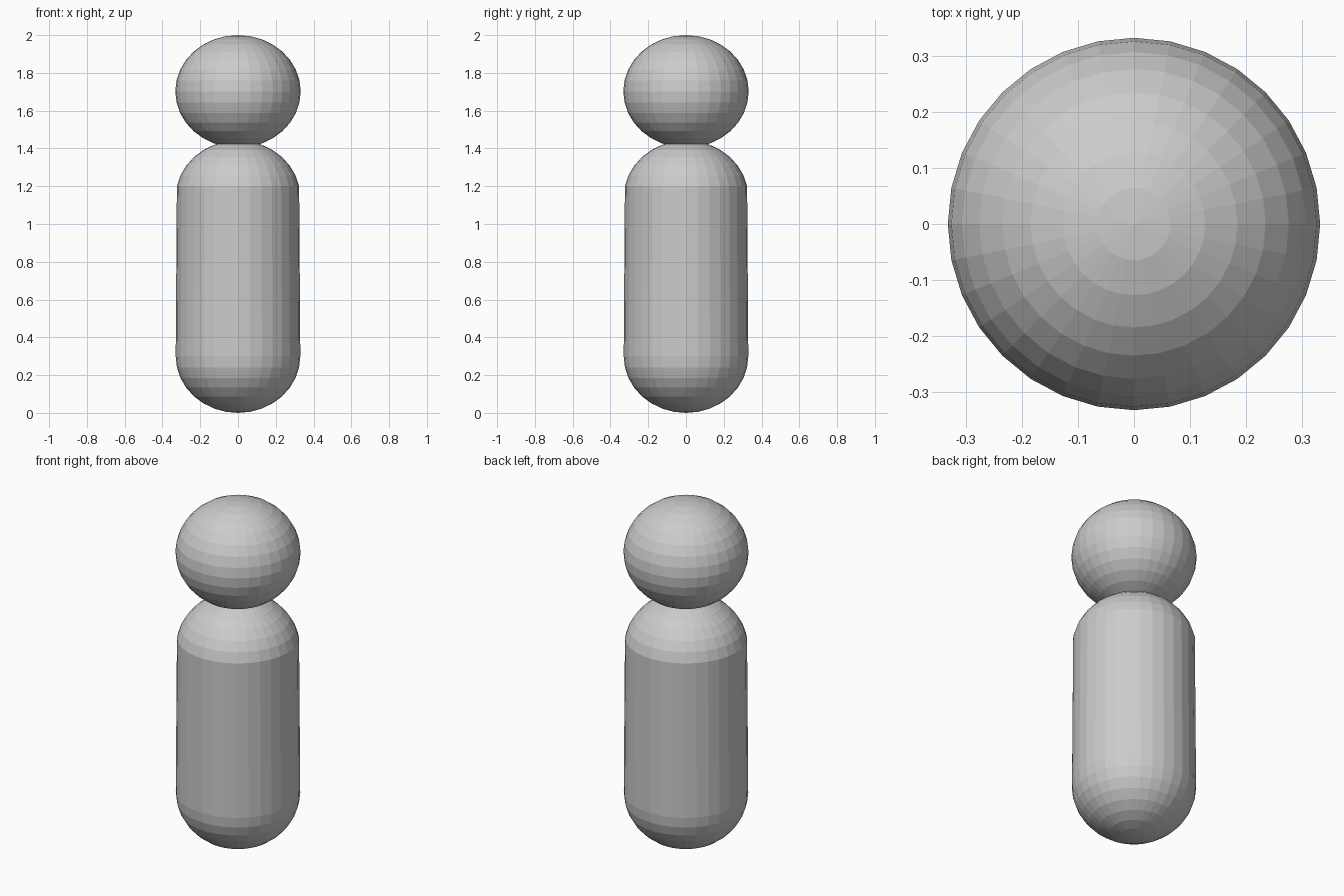
import bpy

if "Cube" in bpy.data.objects:
    bpy.data.objects.remove(bpy.data.objects["Cube"])


def ellipsoid(name, radius, half_height, z):
    """Flat-shaded 32 x 16 sphere, squashed in height."""
    bpy.ops.mesh.primitive_uv_sphere_add(segments=32, ring_count=16, radius=1)
    obj = bpy.context.object
    obj.name = obj.data.name = name
    for v in obj.data.vertices:
        v.co.x *= radius
        v.co.y *= radius
        v.co.z = v.co.z * half_height + z
    return obj


# Head: slightly flattened ball
ellipsoid("head", 0.332, 0.298, 1.702)

# Body: ball whose rings above the equator are lifted into a capsule
body = ellipsoid("body", 0.33, 0.30, 0.30)
lift = 0.842
for v in body.data.vertices:
    if v.co.z > 0.31:
        v.co.z += lift
body.data.update()
